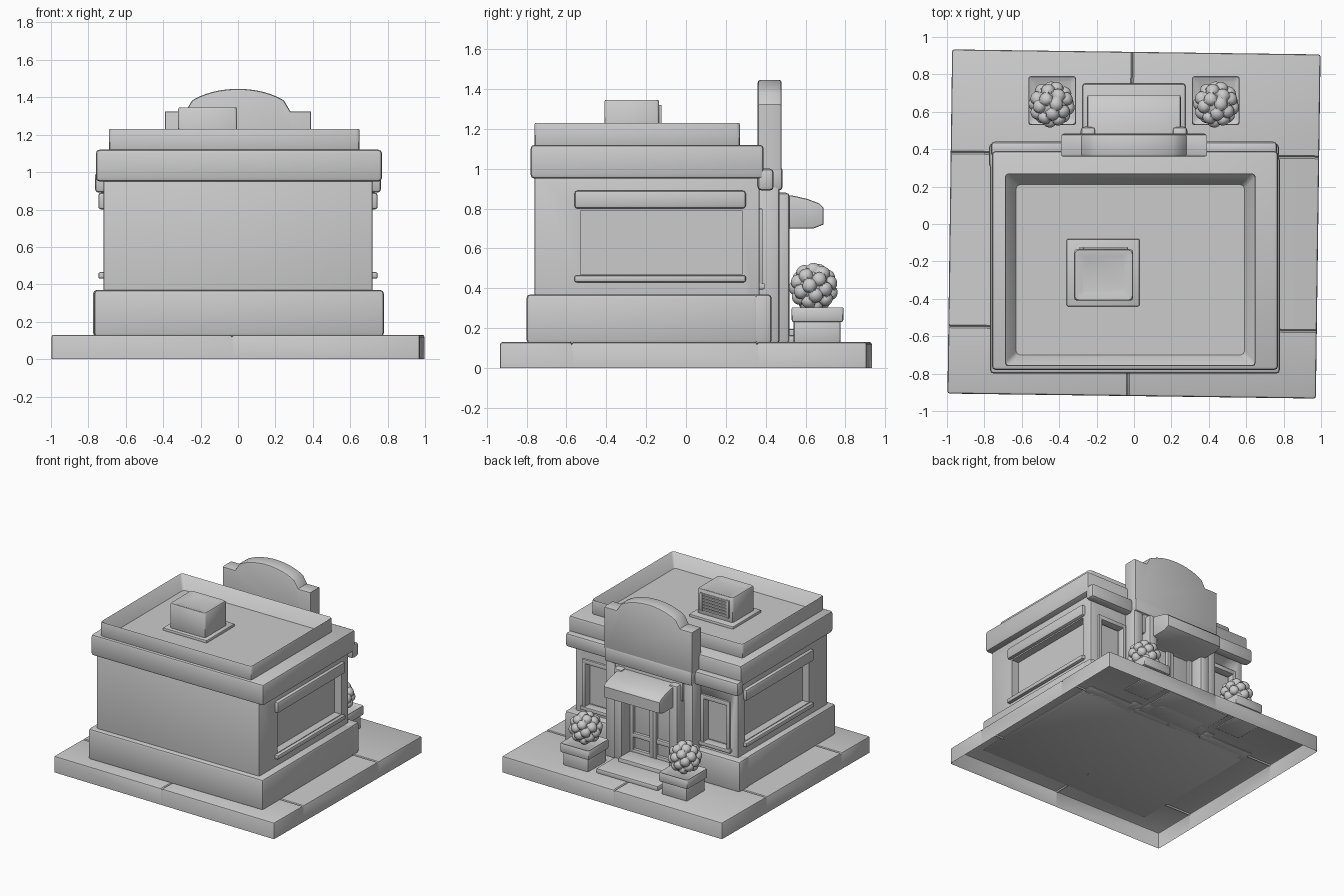
import bpy, bmesh, math
from mathutils import Vector, Matrix

cube = bpy.data.objects.get("Cube")
if cube:
    bpy.data.objects.remove(cube, do_unlink=True)

# Single plain material
grey = bpy.data.materials.new("plain grey")
grey.use_nodes = True
colour = (0.6, 0.6, 0.6, 1)
grey.diffuse_color = colour
grey.node_tree.nodes["Principled BSDF"].inputs["Base Color"].default_value = colour


def finish(bm, name):
    bmesh.ops.recalc_face_normals(bm, faces=bm.faces)
    mesh = bpy.data.meshes.new(name)
    bm.to_mesh(mesh)
    bm.free()
    mesh.materials.append(grey)
    ob = bpy.data.objects.new(name, mesh)
    bpy.context.collection.objects.link(ob)
    bpy.ops.object.select_all(action='DESELECT')
    bpy.context.view_layer.objects.active = ob
    ob.select_set(True)
    bpy.ops.object.shade_smooth_by_angle(angle=math.radians(40))
    return ob


def cuboid(x, y, z):
    bm = bmesh.new()
    bmesh.ops.create_cube(bm, size=1)
    for v in bm.verts:
        v.co = [(r[0] + r[1]) / 2 + c * (r[1] - r[0]) for c, r in zip(v.co, (x, y, z))]
    return bm


def soften(bm, width):
    bmesh.ops.bevel(bm, geom=bm.edges[:], offset=width, segments=2,
                    profile=0.5, affect='EDGES')


def box(name, x, y, z, bevel=0.012):
    x, y, z = sorted(x), sorted(y), sorted(z)
    bm = cuboid(x, y, z)
    if bevel:
        soften(bm, bevel)
    return finish(bm, name)


def tray(name, x, y, z, rim, depth, bevel):
    """Box whose top is sunk inside a rim."""
    bm = cuboid(x, y, z)
    top = max(bm.faces, key=lambda f: f.calc_center_median().z)
    bmesh.ops.inset_region(bm, faces=[top], thickness=rim)
    for v in top.verts:
        v.co.z -= depth
    edges = [e for e in bm.edges if e not in top.edges[:]]
    bmesh.ops.bevel(bm, geom=edges, offset=bevel, segments=2, profile=0.5, affect='EDGES')
    return finish(bm, name)


def extrusion(name, outline, direction, bevel):
    bm = bmesh.new()
    face = bm.faces.new([bm.verts.new(p) for p in outline])
    out = bmesh.ops.extrude_face_region(bm, geom=[face])
    moved = [g for g in out["geom"] if isinstance(g, bmesh.types.BMVert)]
    bmesh.ops.translate(bm, verts=moved, vec=direction)
    caps = [f for f in bm.faces if len(f.verts) == len(outline) and len(outline) > 4]
    rims = list({e for f in caps for e in f.edges})
    bmesh.ops.bevel(bm, geom=rims, offset=bevel, segments=2, profile=0.5, affect='EDGES')
    return finish(bm, name)


# Paved base: open underneath, with shallow paving joints
bm = cuboid((-0.985, 0.985), (-0.92, 0.92), (0, 0.13))
bottom = min(bm.faces, key=lambda f: f.calc_center_median().z)
rims = [e for e in bm.edges if e not in bottom.edges[:]]
bmesh.ops.delete(bm, geom=[bottom], context='FACES')
bmesh.ops.bevel(bm, geom=rims, offset=0.012, segments=2, profile=0.5, affect='EDGES')
for axis, pos in ((0, -0.02), (1, 0.37), (1, -0.56)):
    for off in (-0.008, 0, 0.008):
        point, normal = Vector(), Vector()
        point[axis], normal[axis] = pos + off, 1
        bmesh.ops.bisect_plane(bm, geom=bm.verts[:] + bm.edges[:] + bm.faces[:],
                               plane_co=point, plane_no=normal)
    for v in bm.verts:
        if abs(v.co[axis] - pos) < 0.001 and v.co.z > 0.1:
            v.co.z -= 0.01
bmesh.ops.rotate(bm, verts=bm.verts[:], matrix=Matrix.Rotation(-0.0136, 3, 'Z'))
finish(bm, "paved_base")

# Walls with recessed windows
walls = box("walls", (-0.72, 0.72), (-0.76, 0.37), (0.12, 0.98), 0.01)
for s in (-1, 1):
    for x, y, z in (((s * 0.66, s * 0.9), (-0.53, 0.28), (0.47, 0.79)),
                    ((s * 0.41, s * 0.64), (0.31, 0.5), (0.42, 0.78))):
        cutter = box("window_cutter", x, y, z, 0)
        cutter.hide_render = True
        mod = walls.modifiers.new("window", 'BOOLEAN')
        mod.operation, mod.solver, mod.object = 'DIFFERENCE', 'EXACT', cutter
        bpy.context.view_layer.objects.active = walls
        bpy.ops.object.modifier_apply(modifier=mod.name)
        bpy.data.objects.remove(cutter, do_unlink=True)

# Plinth, cornice, sunken roof
box("plinth", (-0.77, 0.78), (-0.80, 0.36), (0.12, 0.37), 0.02)
box("cornice", (-0.76, 0.77), (-0.78, 0.39), (0.95, 1.12), 0.02)
tray("roof_parapet", (-0.69, 0.65), (-0.76, 0.27), (1.10, 1.24), 0.085, 0.11, 0.018)

for s in (-1, 1):
    side = "left" if s > 0 else "right"
    # Side window trim
    box(side + "_window_header", (s * 0.69, s * 0.747), (-0.56, 0.30), (0.80, 0.89), 0.015)
    box(side + "_window_sill", (s * 0.69, s * 0.747), (-0.56, 0.30), (0.43, 0.465), 0.01)
    # Shopfront plinth and moulding
    box(side + "_shopfront_plinth", (s * 0.30, s * 0.775), (0.30, 0.43), (0.12, 0.37), 0.02)
    box(side + "_shopfront_moulding", (s * 0.36, s * 0.765), (0.36, 0.44), (0.89, 1.0), 0.02)
    # Shopfront window frame
    for x in (0.41, 0.64):
        box(side + "_frame_post", (s * (x - 0.015), s * (x + 0.015)), (0.32, 0.385), (0.40, 0.80), 0.006)
    box(side + "_frame_top", (s * 0.395, s * 0.655), (0.32, 0.385), (0.765, 0.80), 0.006)
    box(side + "_frame_sill", (s * 0.385, s * 0.665), (0.32, 0.395), (0.395, 0.425), 0.006)
    # Doorway piers and columns
    box(side + "_pier", (s * 0.30, s * 0.39), (0.34, 0.47), (0.12, 0.92), 0.02)
    box(side + "_door_column", (s * 0.205, s * 0.285), (0.38, 0.52), (0.12, 0.88), 0.02)
    # Door leaf rails, with a low panel
    for x in (0.015, 0.19):
        box(side + "_door_stile", (s * (x - 0.015), s * (x + 0.015)), (0.37, 0.42), (0.15, 0.74), 0.005)
    for z in (0.20, 0.33, 0.72):
        box(side + "_door_rail", (s * 0.01, s * 0.2), (0.37, 0.417), (z - 0.018, z + 0.018), 0.005)
    # Planter
    box(side + "_planter", (s * 0.325, s * 0.55), (0.54, 0.775), (0.12, 0.24), 0.012)
    tray(side + "_planter_rim", sorted((s * 0.31, s * 0.565)), (0.53, 0.79), (0.23, 0.31), 0.035, 0.02, 0.012)
    # Lumpy bush
    bm = bmesh.new()
    bmesh.ops.create_icosphere(bm, subdivisions=5, radius=1)
    count = 30
    lumps = []
    for i in range(count):
        h = 1 - (2 * i + 1) / count
        r, a = math.sqrt(1 - h * h), i * 2.4
        lumps.append(Vector((r * math.cos(a), r * math.sin(a), h)))
    for v in bm.verts:
        d = v.co.normalized()
        near = max(d.dot(p) for p in lumps)
        bump = max(0, 1 - (math.acos(min(1, near)) / 0.36) ** 2)
        v.co = d * (0.095 + 0.03 * math.sqrt(bump)) + Vector((s * 0.44, 0.64, 0.405))
    finish(bm, side + "_bush")

# Door back, lintel and steps
box("door_panel", (-0.3, 0.3), (0.34, 0.395), (0.12, 0.92), 0.005)
box("door_lintel", (-0.30, 0.30), (0.36, 0.47), (0.74, 0.92), 0.012)
box("sign_ledge", (-0.39, 0.39), (0.38, 0.485), (0.89, 1.01), 0.02)
box("lower_step", (-0.275, 0.275), (0.37, 0.75), (0.12, 0.165), 0.012)
box("upper_step", (-0.21, 0.21), (0.37, 0.56), (0.12, 0.195), 0.01)

# Awning with a curved top
profile = [(0.42, 0.70), (0.64, 0.70), (0.69, 0.72), (0.69, 0.805), (0.67, 0.825),
           (0.61, 0.848), (0.54, 0.864), (0.48, 0.87), (0.42, 0.87)]
extrusion("awning", [(-0.25, y, z) for y, z in profile], (0.50, 0, 0), 0.01)

# Arched sign board
outline = [(-0.39, 0.99), (0.39, 0.99), (0.39, 1.325), (0.28, 1.325)]
for i in range(1, 16):
    t = 0.28 - 0.56 * i / 16
    outline.append((t, 1.325 + 0.12 * math.sqrt(1 - (t / 0.30) ** 2) ** 1.3))
outline += [(-0.28, 1.325), (-0.39, 1.325)]
extrusion("arched_sign", [(x, 0.36, z) for x, z in outline], (0, 0.12, 0), 0.012)

# Rooftop vent unit with louvres
box("vent_flange", (-0.36, 0.03), (-0.44, -0.08), (1.12, 1.15), 0.008)
tray("vent_unit", (-0.32, -0.005), (-0.41, -0.135), (1.13, 1.35), 0.06, 0.015, 0.015)
for x in (-0.28, -0.045):
    box("louvre_post", (x - 0.012, x + 0.012), (-0.15, -0.122), (1.18, 1.32), 0.004)
for i in range(6):
    z = 1.19 + i * 0.024
    box("louvre_slat", (-0.28, -0.045), (-0.15, -0.125), (z - 0.007, z + 0.007), 0.002)
